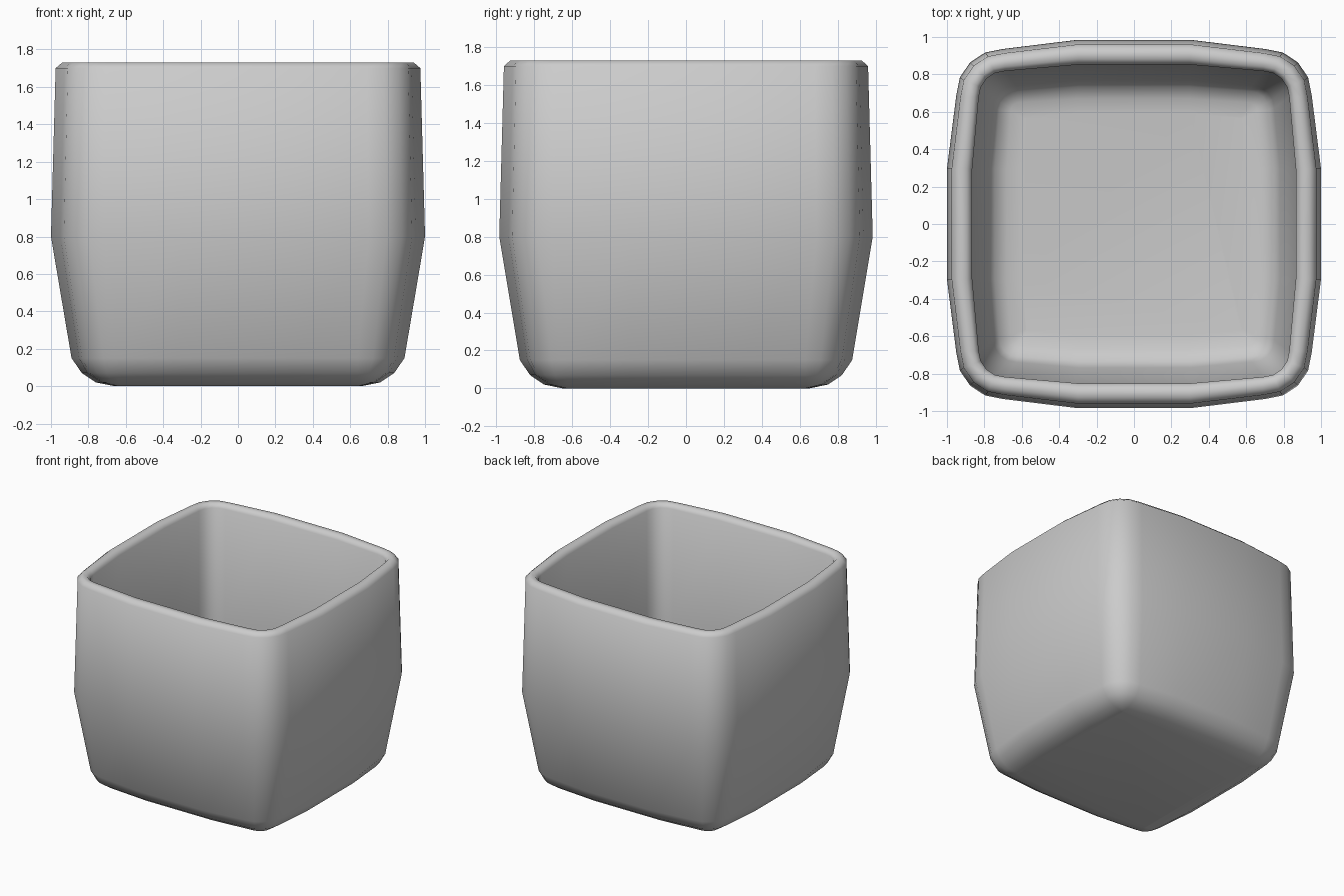
import bpy, bmesh, math

if "Cube" in bpy.data.objects:
    bpy.data.objects.remove(bpy.data.objects["Cube"])

# Wall profile: (height, half width at mid side, corner centre, corner radius)
PROFILE = [
    # outer wall, bottom to rim
    (0.00, 0.66, 0.63, 0.01), (0.02, 0.76, 0.64, 0.09), (0.07, 0.835, 0.64, 0.165),
    (0.15, 0.89, 0.64, 0.21), (0.80, 1.00, 0.70, 0.25), (1.70, 0.975, 0.69, 0.238),
    # rounded rim
    (1.73, 0.94, 0.69, 0.205), (1.73, 0.895, 0.69, 0.165), (1.70, 0.865, 0.69, 0.14),
    # inner wall, down to the floor
    (0.80, 0.88, 0.69, 0.14), (0.22, 0.78, 0.63, 0.12), (0.16, 0.745, 0.62, 0.10),
    (0.13, 0.68, 0.61, 0.05), (0.12, 0.60, 0.57, 0.01),
]
DEPTH = 0.985   # slightly shallower in y
SEG = 4


def ring(z, h, c, r):
    """Bulged rounded square, one quarter repeated four times."""
    quarter = [(h, -0.3), (h, 0.3)]
    for i in range(SEG + 1):
        a = math.pi / 2 * i / SEG
        quarter.append((c + r * math.cos(a), c + r * math.sin(a)))
    pts = []
    for x, y in ((1, 0), (0, 1), (-1, 0), (0, -1)):
        pts += [(px * x - py * y, (px * y + py * x) * DEPTH, z) for px, py in quarter]
    return pts


bm = bmesh.new()
rings = [[bm.verts.new(p) for p in ring(*row)] for row in PROFILE]
n = len(rings[0])
for a, b in zip(rings, rings[1:]):
    for i in range(n):
        j = (i + 1) % n
        bm.faces.new((a[i], a[j], b[j], b[i]))
# underside and inner floor
bm.faces.new(rings[0][::-1])
bm.faces.new(rings[-1])
bmesh.ops.recalc_face_normals(bm, faces=bm.faces)
for f in bm.faces:
    f.smooth = True

mesh = bpy.data.meshes.new("square_pot")
bm.to_mesh(mesh)
bm.free()
pot = bpy.data.objects.new("square_pot", mesh)
bpy.context.collection.objects.link(pot)
